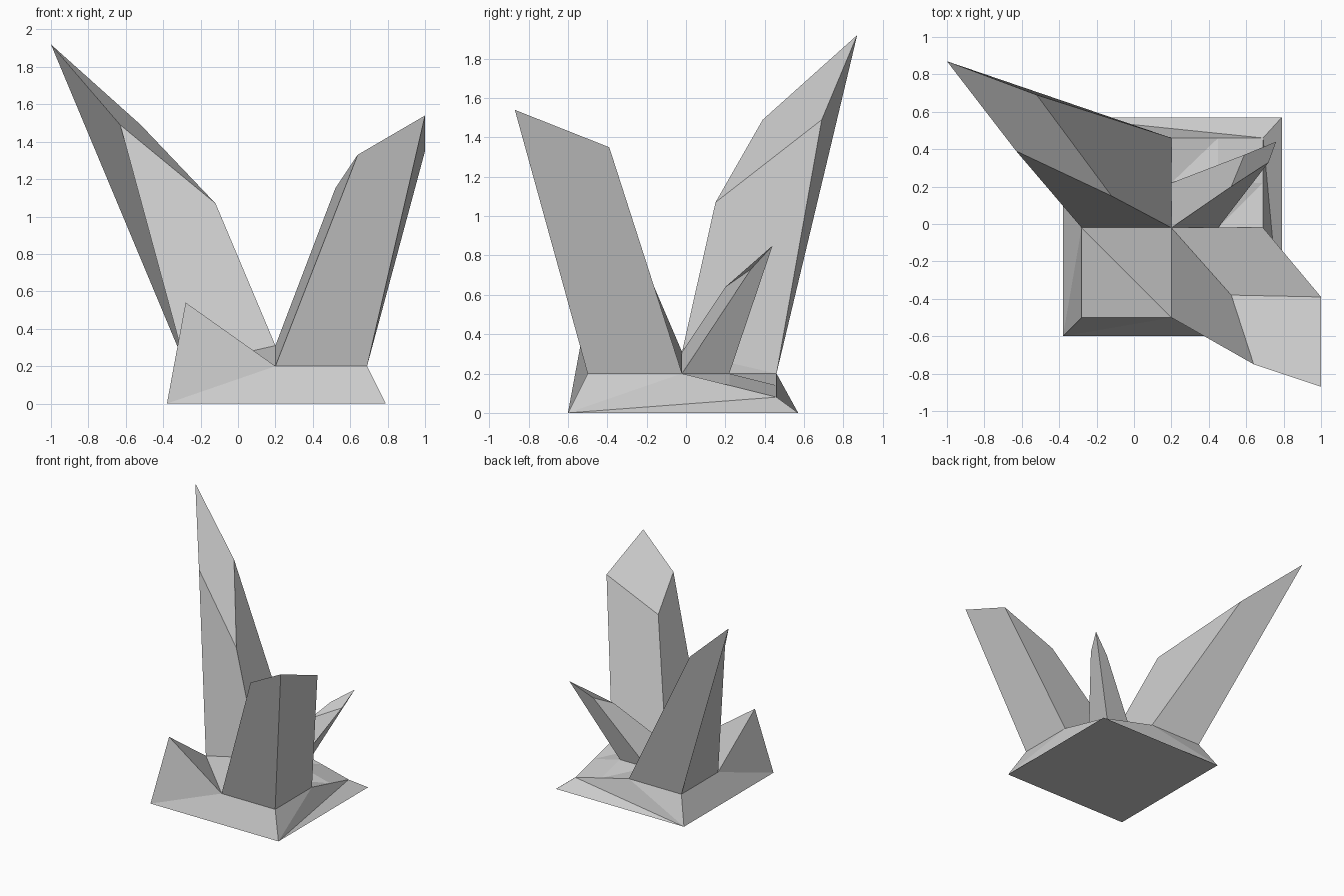
import bpy

cube = bpy.data.objects.get("Cube")
if cube:
    bpy.data.objects.remove(cube, do_unlink=True)

stone = bpy.data.materials.new("pale_grey_stone")
stone.use_nodes = True
GREY = (0.6, 0.6, 0.6, 1)
stone.diffuse_color = GREY
stone.node_tree.nodes["Principled BSDF"].inputs["Base Color"].default_value = GREY


def make(name, verts, faces):
    mesh = bpy.data.meshes.new(name)
    mesh.from_pydata(verts, [], faces)
    mesh.materials.append(stone)
    mesh.validate()
    obj = bpy.data.objects.new(name, mesh)
    bpy.context.collection.objects.link(obj)
    return obj


# Grid lines of the plinth top, and the outline of its foot
X0, X1, X2, X3 = -0.28, 0.20, 0.45, 0.69
Y0, Y1, Y2, Y3 = -0.50, -0.02, 0.22, 0.46
TOP = 0.20
foot = [(-0.38, -0.60, 0), (0.79, -0.60, 0), (0.79, 0.57, 0), (-0.38, 0.57, 0)]

# Points that rise above or sink below the plinth top
heights = {(X0, Y0): 0.54, (X1, Y1): 0.31, (X3, Y2): 0.14,
           (X2, Y3): 0.14, (X3, Y3): 0.08}


def at(x, y):
    return (x, y, heights.get((x, y), TOP))


# Plinth: each sloping side is a fan from one foot corner
tris = []


def fan(pivot, rim):
    for a, b in zip(rim, rim[1:]):
        tris.append((pivot, a, b))


fl, fr, br, bl = foot
fan(fl, [fr, at(X3, Y0), at(X1, Y0), at(X0, Y0)])
fan(fr, [br, at(X3, Y3), at(X3, Y2), at(X3, Y1), at(X3, Y0)])
fan(bl, [at(X0, Y3), at(X1, Y3), at(X2, Y3), at(X3, Y3), br])
fan(fl, [at(X0, Y0), at(X0, Y1), at(X0, Y3), bl])
fan(fl, [bl, br, fr])

# Raised front corner, folded along its diagonal
tris.append((at(X0, Y0), at(X1, Y0), at(X0, Y1)))
tris.append((at(X1, Y0), at(X1, Y1), at(X0, Y1)))

# Sunken back corner, around the foot of the small crystal
for xa, xb, ya, yb in ((X2, X3, Y1, Y2), (X1, X2, Y2, Y3), (X2, X3, Y2, Y3)):
    fan(at(xa, ya), [at(xb, ya), at(xb, yb), at(xa, yb)])

points = sorted({p for t in tris for p in t})
index = {p: i for i, p in enumerate(points)}
make("plinth", points, [[index[p] for p in t] for t in tris])


# Crystals: a four-sided base lofted to a slanted tip, with a sunk skirt
def crystal(name, xa, xb, ya, yb, tip):
    base = [at(xa, ya), at(xb, ya), at(xb, yb), at(xa, yb)]
    skirt = [(x, y, 0.15) for x, y, z in base]
    faces = [(3, 2, 1, 0), (8, 9, 10, 11)]
    for level in (0, 4):
        for i in range(4):
            j = (i + 1) % 4
            faces.append((level + i, level + j, level + 4 + j, level + 4 + i))
    return make(name, skirt + base + tip, faces)


crystal("tall_crystal", X0, X1, Y1, Y3,
        [(-0.63, 0.39, 1.49), (-0.12, 0.15, 1.07),
         (-0.52, 0.69, 1.49), (-1.00, 0.87, 1.92)])
crystal("medium_crystal", X1, X3, Y0, Y1,
        [(0.64, -0.75, 1.33), (1.00, -0.87, 1.54),
         (1.00, -0.39, 1.35), (0.52, -0.38, 1.15)])
crystal("small_crystal", X1, X2, Y1, Y2,
        [(0.52, 0.20, 0.64), (0.72, 0.33, 0.73),
         (0.76, 0.44, 0.85), (0.59, 0.37, 0.73)])
